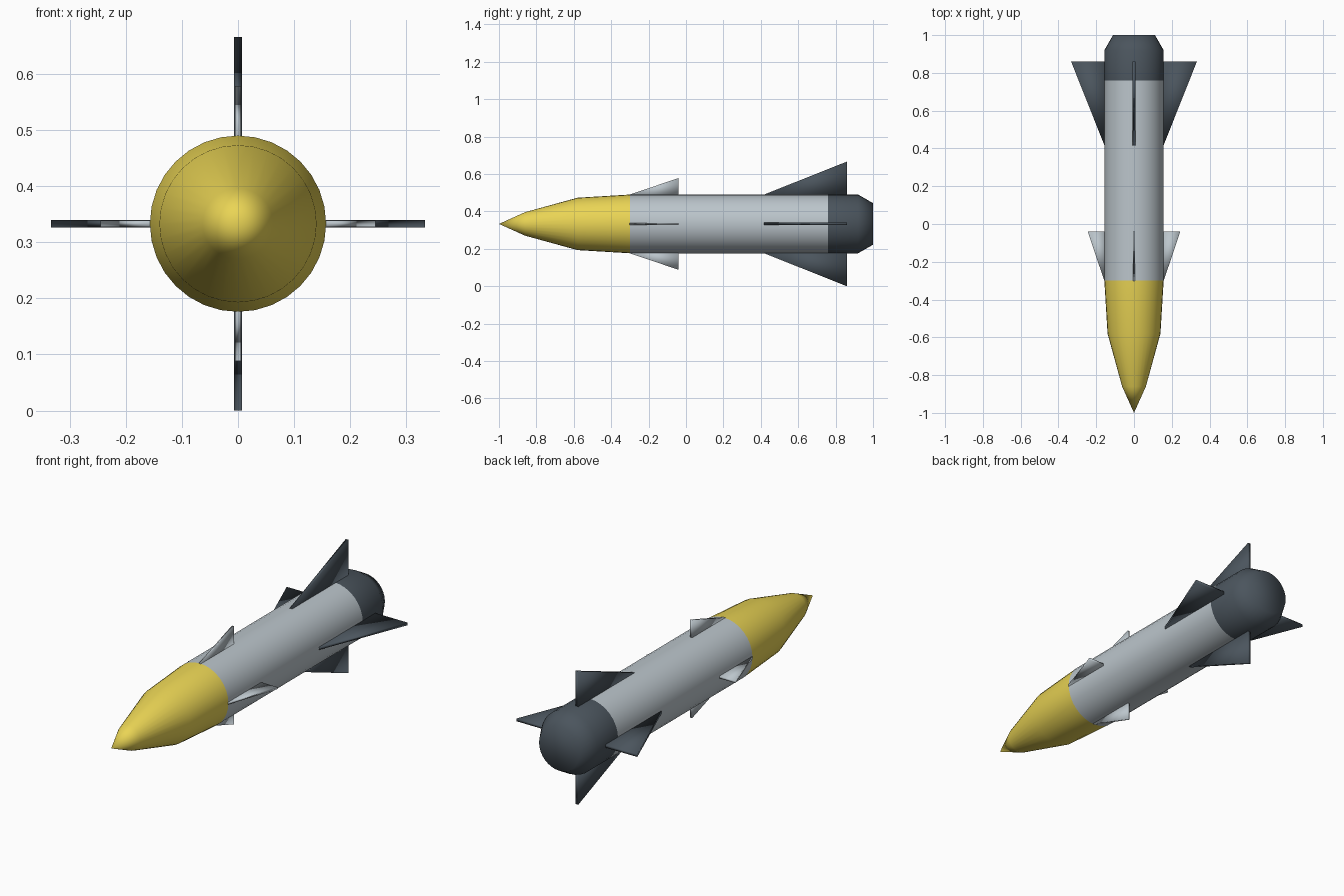
import bpy
import bmesh
from math import cos, sin, pi

if "Cube" in bpy.data.objects:
    bpy.data.objects.remove(bpy.data.objects["Cube"])

AXIS_Z = 0.333
R = 0.157
SIDES = 32


def material(name, rgb):
    m = bpy.data.materials.new(name)
    m.diffuse_color = (*rgb, 1)
    m.use_nodes = True
    m.node_tree.nodes["Principled BSDF"].inputs["Base Color"].default_value = m.diffuse_color
    return m


YELLOW = material("yellow", (0.82, 0.66, 0.09))
LIGHT = material("light_grey", (0.50, 0.56, 0.60))
DARK = material("dark_grey", (0.07, 0.09, 0.11))


def finish(bm, name, mat):
    bmesh.ops.recalc_face_normals(bm, faces=bm.faces)
    for f in bm.faces:
        f.smooth = True
    me = bpy.data.meshes.new(name)
    bm.to_mesh(me)
    bm.free()
    me.materials.append(mat)
    ob = bpy.data.objects.new(name, me)
    ob.location.z = AXIS_Z
    bpy.context.collection.objects.link(ob)
    return ob


def revolve(name, profile, mat, cap_end=False):
    """Lathe (y, radius) points around the long axis; zero radius makes a tip."""
    bm = bmesh.new()
    rings = []
    for y, r in profile:
        n = SIDES if r > 0 else 1
        rings.append([bm.verts.new((r * cos(2 * pi * i / n), y, r * sin(2 * pi * i / n)))
                      for i in range(n)])
    for a, b in zip(rings, rings[1:]):
        for i in range(SIDES):
            j = (i + 1) % SIDES
            if len(a) == 1:
                bm.faces.new((a[0], b[j], b[i]))
            else:
                bm.faces.new((a[i], a[j], b[j], b[i]))
    if cap_end:
        bm.faces.new(rings[-1])
    return finish(bm, name, mat)


def fin(name, outline, thickness, quarter, mat):
    """Flat plate from (y, radius) outline, turned around the long axis."""
    bm = bmesh.new()
    h = thickness / 2
    sides = [[bm.verts.new((r, y, s)) for y, r in outline] for s in (-h, h)]
    bm.faces.new(sides[0])
    bm.faces.new(sides[1])
    n = len(outline)
    for i in range(n):
        j = (i + 1) % n
        bm.faces.new((sides[0][i], sides[0][j], sides[1][j], sides[1][i]))
    ob = finish(bm, name, mat)
    ob.rotation_euler.y = quarter * pi / 2


# fuselage sections
revolve("nose_cone", [(-1, 0), (-0.86, 0.063), (-0.58, 0.14), (-0.30, R)], YELLOW)
revolve("body_tube", [(-0.30, R), (0.76, R)], LIGHT)
revolve("tail_section", [(0.76, R), (0.92, R), (1.0, 0.111)], DARK, cap_end=True)

# four small front fins and four large tail fins
for q in range(4):
    fin(f"front_fin_{q + 1}", [(-0.31, 0.154), (-0.04, 0.245), (-0.04, 0.154)], 0.011, q, LIGHT)
    fin(f"tail_fin_{q + 1}", [(0.41, 0.154), (0.86, 0.333), (0.86, 0.154)], 0.014, q, DARK)
